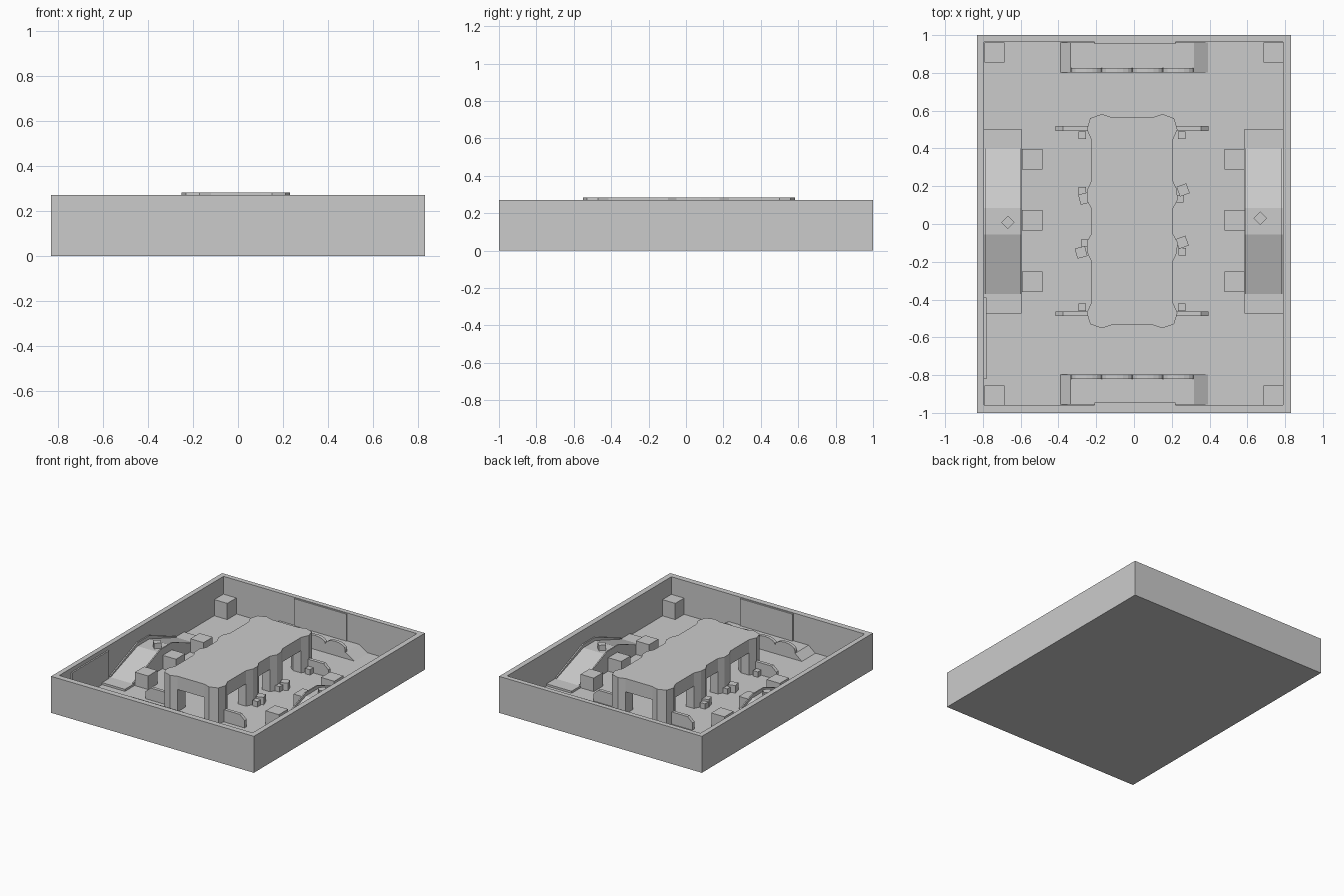
import bpy, bmesh, math
from mathutils import Matrix

if "Cube" in bpy.data.objects:
    bpy.data.objects.remove(bpy.data.objects["Cube"])

FLOOR = 0.02
CX, CY = -0.01, 0.015  # centre of the inner layout


def finish(name, bm):
    bmesh.ops.recalc_face_normals(bm, faces=bm.faces)
    me = bpy.data.meshes.new(name)
    bm.to_mesh(me)
    bm.free()
    ob = bpy.data.objects.new(name, me)
    bpy.context.collection.objects.link(ob)
    return ob


def box(name, x0, x1, y0, y1, z0, z1):
    bm = bmesh.new()
    bmesh.ops.create_cube(bm, size=1, matrix=Matrix.Translation(
        ((x0 + x1) / 2, (y0 + y1) / 2, (z0 + z1) / 2)) @ Matrix.Diagonal((x1 - x0, y1 - y0, z1 - z0, 1)))
    return finish(name, bm)


def crate(name, x, y, size, height, angle=0, z=FLOOR):
    ob = box(name, -size / 2, size / 2, -size / 2, size / 2, 0, height)
    ob.location = (x, y, z)
    ob.rotation_euler.z = math.radians(angle)
    return ob


def prism(name, points, vector):
    bm = bmesh.new()
    f = bm.faces.new([bm.verts.new(p) for p in points])
    new = bmesh.ops.extrude_face_region(bm, geom=[f])["geom"]
    bmesh.ops.translate(bm, vec=vector, verts=[v for v in new if isinstance(v, bmesh.types.BMVert)])
    return finish(name, bm)


# Floor and perimeter walls
box("floor", -0.83, 0.83, -1, 1, 0, FLOOR)
box("left_wall", -0.83, -0.793, -1, 1, 0, 0.27)
box("right_wall", 0.79, 0.83, -1, 1, 0, 0.27)
box("front_wall", -0.793, 0.79, -1, -0.957, 0, 0.27)
box("back_wall", -0.793, 0.79, 0.963, 1, 0, 0.27)

# Thin wall panels
box("back_panel", -0.21, 0.22, 0.953, 0.965, FLOOR, 0.265)
box("front_panel", -0.21, 0.22, -0.96, -0.945, FLOOR, 0.265)
box("left_panel", -0.795, -0.782, -0.82, -0.39, FLOOR, 0.24)

# Central roof, mirrored from one quarter of its outline
quarter = [(0.215, 0), (0.215, 0.065), (0.24, 0.11), (0.238, 0.165), (0.215, 0.215), (0.215, 0.43),
           (0.24, 0.485), (0.222, 0.545), (0.16, 0.567), (0.11, 0.55)]
half = quarter + [(-x, y) for x, y in reversed(quarter)]
outline = half + [(-x, -y) for x, y in half[1:-1]]
prism("central_roof", [(CX + x, CY + y, 0.185) for x, y in outline], (0, 0, 0.098))

# Pillars under the roof bulges
corner = [(0.215, 0.43), (0.24, 0.485), (0.222, 0.545), (0.16, 0.567), (0.11, 0.55), (0.11, 0.46), (0.15, 0.43)]
middle = [(0.215, 0.065), (0.24, 0.11), (0.238, 0.165), (0.215, 0.215), (0.15, 0.215), (0.15, 0.065)]
for sx in (-1, 1):
    for sy in (-1, 1):
        for name, pts in (("corner_pillar", corner), ("middle_pillar", middle)):
            prism(name, [(CX + sx * x, CY + sy * y, FLOOR) for x, y in pts], (0, 0, 0.17))
        # Low barrier with a sloped outer end
        prof = [(0.2, FLOOR), (0.405, FLOOR), (0.405, 0.075), (0.365, 0.11), (0.2, 0.11)]
        y = CY + sy * 0.49
        prism("barrier", [(CX + sx * x, y - 0.0125, z) for x, z in prof], (0, 0.025, 0))
        # Corner crate and small crate by the barrier
        crate("corner_crate", sx * 0.739, sy * 0.907, 0.106, 0.12)
        crate("small_crate", CX + sx * 0.263, CY + sy * 0.456, 0.04, 0.04)

# Small crates around the middle pillars
for x, y, s, a in ((-0.273, 0.177, 0.04, 0), (-0.262, 0.135, 0.055, 15), (0.26, 0.18, 0.055, 20),
                   (0.242, 0.133, 0.04, 0), (-0.26, -0.103, 0.04, 0), (-0.28, -0.15, 0.055, 15),
                   (0.255, -0.097, 0.055, 20), (0.255, -0.147, 0.04, 0)):
    crate("loose_crate", x, y, s, s, a)

# Side bridges with rails, marker blocks and crates
deck = [(-0.4875, 0.035), (-0.385, 0.035), (-0.07, 0.145), (0.07, 0.145), (0.385, 0.035), (0.4875, 0.035)]
for sx, x0, x1 in ((-1, -0.793, -0.595), (1, 0.585, 0.79)):
    base = [(x0, CY + 0.4875, FLOOR), (x0, CY - 0.4875, FLOOR)]
    prism("bridge", base + [(x0, CY + y, z) for y, z in deck], (x1 - x0, 0, 0))
    for rx in (x0, x1 - 0.009):
        low = [(rx, CY + y, z - 0.005) for y, z in deck[1:-1]]
        top = [(rx, CY + y, z + h) for (y, z), h in zip(deck[1:-1], (0.008, 0.025, 0.025, 0.008))]
        prism("bridge_rail", low + top[::-1], (0.009, 0, 0))
    crate("marker_block", sx * 0.668, 0.008 if sx < 0 else 0.03, 0.05, 0.04, 45, 0.145)
    for y in (-0.305, 0.02, 0.342):
        crate("side_crate", sx * 0.535 - 0.003, y, 0.108, 0.1)

# End platforms with sloped sides and a scalloped parapet
for sy in (-1, 1):
    yi, yo = (0.803, 0.96) if sy > 0 else (-0.797, -0.955)
    prof = [(-0.39, FLOOR), (0.393, FLOOR), (0.318, 0.065), (-0.335, 0.065)]
    prism("end_platform", [(x, yi, z) for x, z in prof], (0, yo - yi, 0))
    for i in range(4):
        a = -0.333 + i * 0.162
        arc = [(a + 0.081 - 0.081 * math.cos(t * math.pi / 8), 0.085 + 0.04 * math.sin(t * math.pi / 8))
               for t in range(9)]
        pts = [(a + 0.162, 0.06), (a, 0.06)] + arc
        prism("parapet_scallop", [(x, yi, z) for x, z in pts], (0, sy * 0.024, 0))
